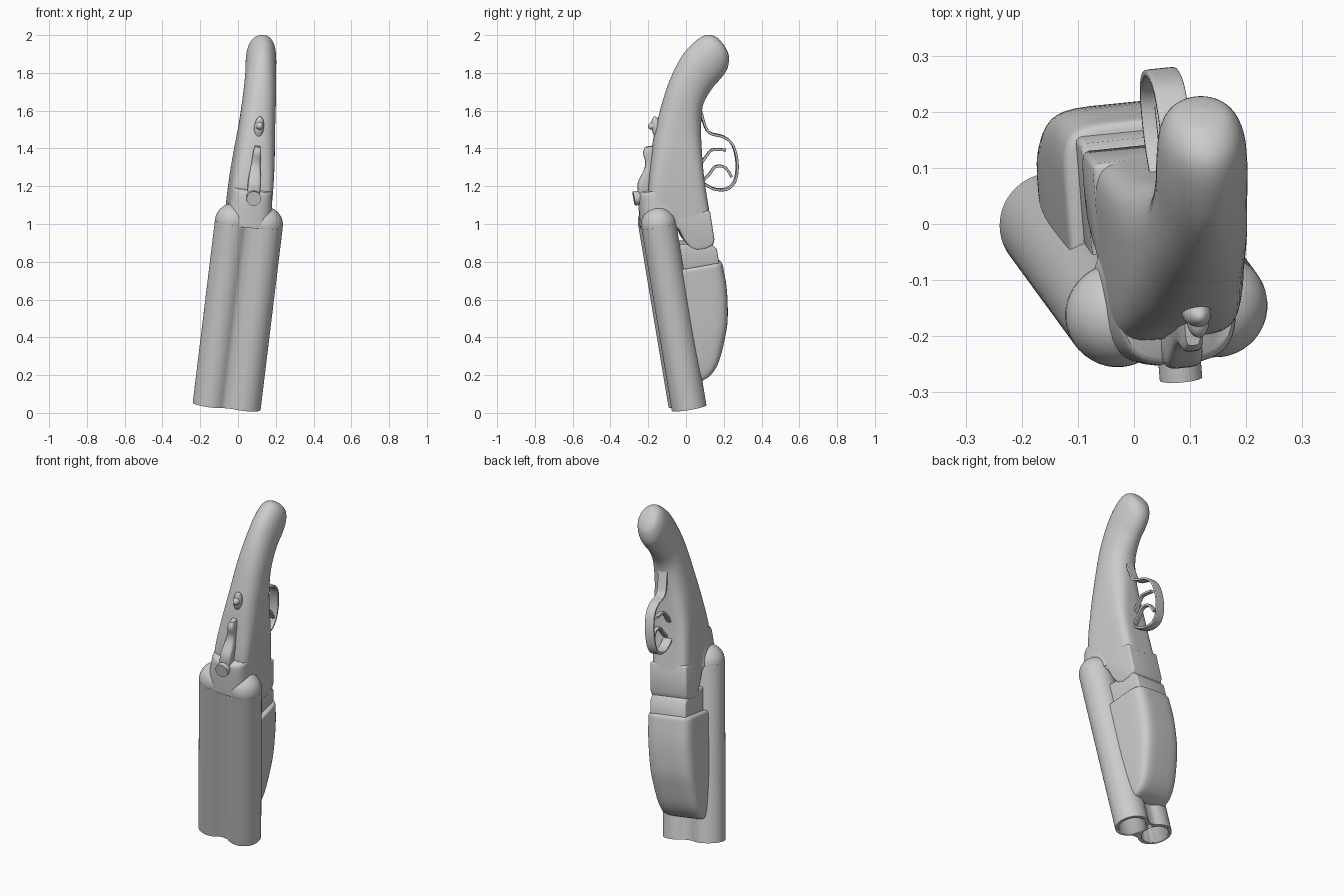
import bpy, bmesh, math
from mathutils import Matrix, Vector

cube = bpy.data.objects.get("Cube")
if cube:
    bpy.data.objects.remove(cube)

# One grey metal for everything
grey = bpy.data.materials.new("plain grey")
grey.use_nodes = True
grey.diffuse_color = (0.6, 0.6, 0.6, 1)
grey.node_tree.nodes["Principled BSDF"].inputs["Base Color"].default_value = (0.6, 0.6, 0.6, 1)

# Tilted frame: u across the barrels, v towards the back, w along the barrels from the muzzle
W = Vector((0.119, -0.163, 0.979)).normalized()
U = Vector((0.99, 0.10, -0.104))
U = (U - W * U.dot(W)).normalized()
V = W.cross(U)
FRAME = Matrix.Translation((-0.06, 0.008, 0.035)) @ Matrix((U, V, W)).transposed().to_4x4()


def finish(name, bm, angle=40):
    bmesh.ops.recalc_face_normals(bm, faces=bm.faces)
    mesh = bpy.data.meshes.new(name)
    bm.to_mesh(mesh)
    bm.free()
    mesh.materials.append(grey)
    ob = bpy.data.objects.new(name, mesh)
    bpy.context.collection.objects.link(ob)
    ob.matrix_world = FRAME
    bpy.ops.object.select_all(action='DESELECT')
    ob.select_set(True)
    bpy.context.view_layer.objects.active = ob
    bpy.ops.object.shade_smooth_by_angle(angle=math.radians(angle))
    return ob


def spline(keys, steps):
    """Smooth interpolation through tuples of numbers."""
    out = []
    for i in range(len(keys) - 1):
        a, b = keys[max(i - 1, 0)], keys[i]
        c, d = keys[i + 1], keys[min(i + 2, len(keys) - 1)]
        for k in range(steps):
            t = k / steps
            out.append(tuple(q + t / 2 * (r - p + t * (2 * p - 5 * q + 4 * r - s + t * (3 * q - p - 3 * r + s)))
                             for p, q, r, s in zip(a, b, c, d)))
    return out + [tuple(keys[-1])]


def loft(name, keys, steps=5, sides=40, angle=40):
    """Skin of rounded sections: front v, w; back v, w; half width; squareness."""
    bm = bmesh.new()
    rings = []
    for fv, fw, bv, bw, half, n in spline(keys, steps):
        ring = []
        for i in range(sides):
            a = math.tau * (i + 0.5) / sides
            c, s = (math.copysign(abs(f(a)) ** (2 / n), f(a)) for f in (math.cos, math.sin))
            ring.append(bm.verts.new((half * s, (fv + bv) / 2 + (bv - fv) / 2 * c,
                                      (fw + bw) / 2 + (bw - fw) / 2 * c)))
        rings.append(ring)
    for r, q in zip(rings, rings[1:]):
        for i in range(sides):
            j = (i + 1) % sides
            bm.faces.new((r[i], r[j], q[j], q[i]))
    bm.faces.new(rings[0])
    bm.faces.new(rings[-1])
    return finish(name, bm, angle)


def strap(name, path, half_width, thick, u=0.0):
    """Flat bent strip following a path in the v-w plane."""
    pts = spline(path, 6)
    keys = []
    for i, p in enumerate(pts):
        a, b = pts[max(i - 1, 0)], pts[min(i + 1, len(pts) - 1)]
        d = Vector((b[0] - a[0], b[1] - a[1])).normalized() * thick / 2
        keys.append((p[0] - d.y, p[1] + d.x, p[0] + d.y, p[1] - d.x, half_width, 6))
    ob = loft(name, keys, 1, 20)
    ob.matrix_world = FRAME @ Matrix.Translation((u, 0, 0))
    return ob


def extrude(name, profile, offset, direction, bevel=0.0):
    """Straight solid from a closed profile."""
    bm = bmesh.new()
    face = bm.faces.new([bm.verts.new(Vector(p) + Vector(offset)) for p in profile])
    new = bmesh.ops.extrude_face_region(bm, geom=[face])["geom"]
    verts = [g for g in new if isinstance(g, bmesh.types.BMVert)]
    bmesh.ops.translate(bm, verts=verts, vec=direction)
    if bevel:
        rim = [e for e in bm.edges if e.calc_face_angle(0) > 1.2]
        bmesh.ops.bevel(bm, geom=rim, offset=bevel, segments=3, affect='EDGES', profile=0.5)
    return finish(name, bm)


def cylinder(name, radius, depth, place):
    bm = bmesh.new()
    bmesh.ops.create_cone(bm, cap_ends=True, segments=40, radius1=radius, radius2=radius,
                          depth=depth, matrix=place)
    return finish(name, bm)


def ellipsoid(name, centre, size):
    bm = bmesh.new()
    bmesh.ops.create_uvsphere(bm, u_segments=40, v_segments=20, radius=1,
                              matrix=Matrix.Translation(centre) @ Matrix.Diagonal((*size, 1)))
    return finish(name, bm)


# Twin barrels: two circles joined by a soft web
GAP, RAD, LENGTH = 0.088, 0.093, 0.985
outline = []
for i in range(96):
    a = math.tau * i / 96
    u = (GAP + RAD) * math.cos(a)
    tube = math.sqrt(max(RAD ** 2 - (abs(u) - GAP) ** 2, 0))
    web = 0.068 + 0.3 * u * u / GAP if abs(u) < GAP else 0
    outline.append((u, math.copysign(min(max(tube, web), RAD), math.sin(a)), 0))
barrels = extrude("twin_barrels", outline, (0, 0, 0), (0, 0, LENGTH))
for side in (-1, 1):
    cutter = cylinder("bore_cutter", 0.074, 1.6, Matrix.Translation((side * GAP, 0, 0)))
    mod = barrels.modifiers.new("bore", 'BOOLEAN')
    mod.operation, mod.solver, mod.object = 'DIFFERENCE', 'EXACT', cutter
    bpy.context.view_layer.objects.active = barrels
    bpy.ops.object.modifier_apply(modifier=mod.name)
    bpy.data.objects.remove(cutter)
    # Rounded breech behind each barrel
    name = "left" if side > 0 else "right"
    ellipsoid(name + "_breech_dome", (side * GAP, 0, LENGTH + 0.005), (RAD, RAD, 0.095))

# Breech block between the domes
loft("breech_block", [(-0.092, 0.98, 0.15, 0.98, 0.125, 3), (-0.082, 1.08, 0.15, 1.08, 0.115, 3),
                      (-0.07, 1.155, 0.15, 1.155, 0.106, 3), (-0.055, 1.172, 0.15, 1.172, 0.1, 3)])

# Receiver and stock: square at the hinge, round at the grip
loft("stock", [(-0.04, 1.0, 0.28, 0.99, 0.113, 6), (-0.02, 1.17, 0.283, 1.19, 0.113, 5),
               (0.027, 1.343, 0.297, 1.34, 0.106, 3.4), (0.076, 1.488, 0.315, 1.46, 0.096, 2.6),
               (0.172, 1.695, 0.345, 1.57, 0.087, 2.2), (0.266, 1.832, 0.41, 1.65, 0.081, 2),
               (0.345, 1.9, 0.465, 1.695, 0.08, 2), (0.42, 1.932, 0.505, 1.74, 0.073, 2),
               (0.475, 1.91, 0.522, 1.8, 0.05, 2), (0.505, 1.865, 0.512, 1.85, 0.008, 2)], 6, 48)
hinge = [(0.28, 1.02), (0.278, 0.86), (0.265, 0.835), (0.23, 0.822), (0.18, 0.822),
         (0.145, 0.84), (0.118, 0.89), (0.1, 0.95), (0.03, 1.02)]
extrude("hinge_plate", [(0, v, w) for v, w in hinge], (-0.113, 0, 0), (0.226, 0, 0), 0.012)

# Neck and fore-end under the barrels
neck = [(0.02, 0.7), (0.283, 0.7), (0.283, 0.81), (0.262, 0.84), (0.02, 0.88)]
extrude("neck", [(0, v, w) for v, w in neck], (-0.11, 0, 0), (0.22, 0, 0), 0.012)
fore = [(0.29, 0.737, 0.125), (0.301, 0.727, 0.135), (0.304, 0.69, 0.137), (0.303, 0.58, 0.138),
        (0.282, 0.43, 0.138), (0.251, 0.333, 0.136), (0.202, 0.22, 0.13), (0.151, 0.157, 0.122),
        (0.1, 0.132, 0.11), (0.06, 0.128, 0.1)]
loft("fore_end", [(-0.02, w, v, w, half, 5) for v, w, half in fore])

# Opening lever with its round pivot, and the safety catch
cylinder("lever_pivot", 0.038, 0.08, Matrix.Translation((0, -0.06, 1.14)) @ Matrix.Rotation(math.pi / 2, 4, 'X'))
arm = [(-0.075, 1.14, 0.033), (-0.066, 1.215, 0.034), (-0.022, 1.28, 0.027),
       (-0.008, 1.32, 0.023), (-0.012, 1.37, 0.02), (0.004, 1.4, 0.013)]
loft("lever_arm", [(v, w, v + 0.065, w, half, 4) for v, w, half in arm], 4, 24)
ellipsoid("safety_base", (0, 0.08, 1.49), (0.026, 0.026, 0.062))
ellipsoid("safety_catch", (0, 0.068, 1.505), (0.02, 0.032, 0.022))

# Trigger guard and the two triggers
strap("trigger_guard", [(0.325, 1.555), (0.337, 1.452), (0.359, 1.412), (0.425, 1.38), (0.465, 1.327),
                        (0.472, 1.234), (0.448, 1.146), (0.4, 1.106), (0.33, 1.116), (0.275, 1.16)], 0.028, 0.014)
strap("rear_trigger", [(0.275, 1.25), (0.318, 1.295), (0.355, 1.322), (0.425, 1.309)], 0.013, 0.014, -0.012)
strap("front_trigger", [(0.275, 1.17), (0.315, 1.2), (0.356, 1.234), (0.405, 1.22), (0.43, 1.165)], 0.013, 0.014, 0.012)
